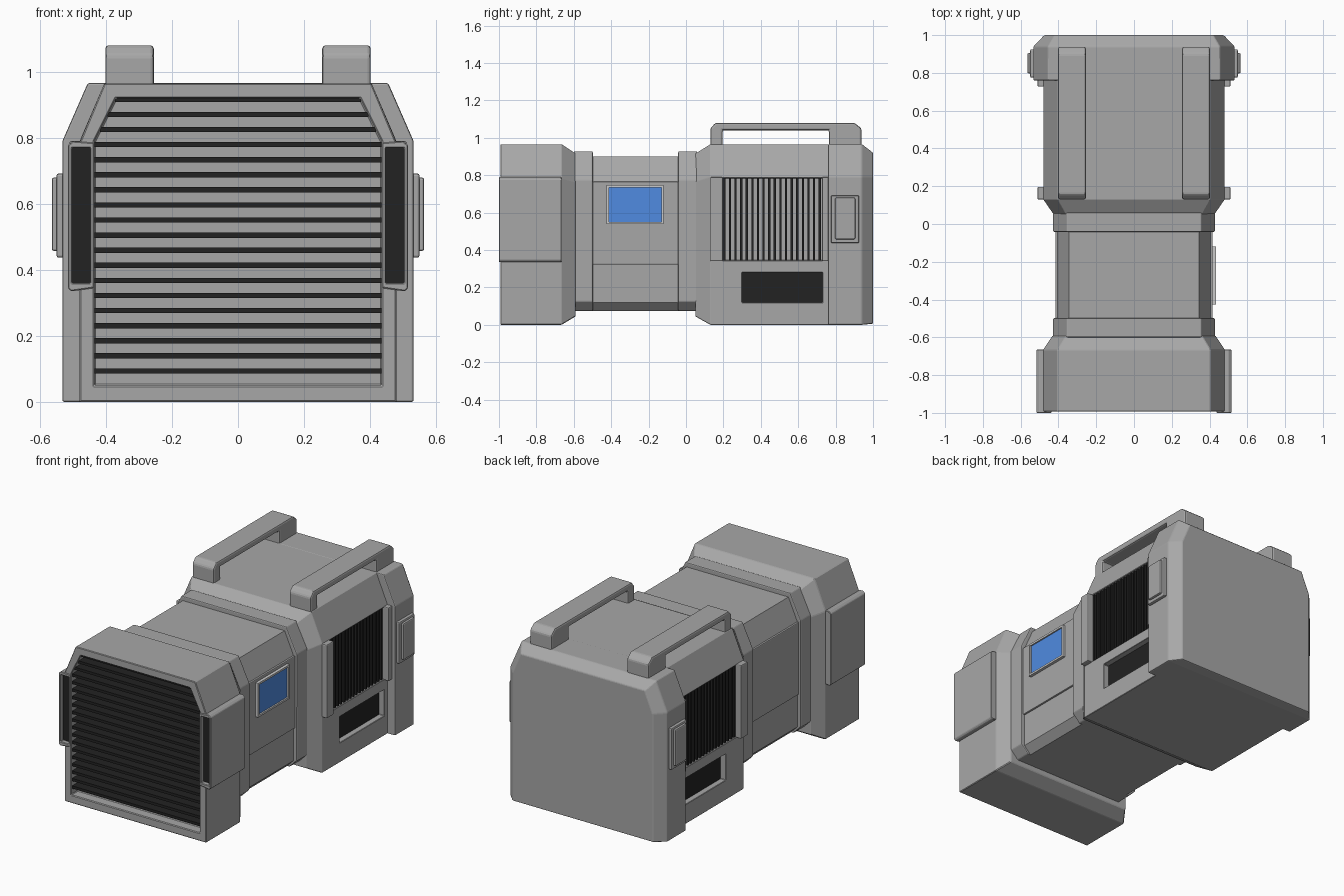
import bpy, bmesh

if "Cube" in bpy.data.objects:
    bpy.data.objects.remove(bpy.data.objects["Cube"])

def material(name, rgb):
    m = bpy.data.materials.new(name)
    m.diffuse_color = (*rgb, 1)
    m.use_nodes = True
    m.node_tree.nodes["Principled BSDF"].inputs["Base Color"].default_value = m.diffuse_color
    return m

GREY = material("shell_grey", (0.39, 0.39, 0.39))
LIGHT = material("light_grey", (0.75, 0.75, 0.75))
DARK = material("dark", (0.016, 0.016, 0.016))
BLUE = material("screen_blue", (0.08, 0.26, 0.75))

def finish(name, bm, mat, bevel=0.0):
    bmesh.ops.recalc_face_normals(bm, faces=bm.faces)
    me = bpy.data.meshes.new(name)
    bm.to_mesh(me)
    bm.free()
    me.materials.append(mat)
    ob = bpy.data.objects.new(name, me)
    bpy.context.collection.objects.link(ob)
    if bevel:
        add_bevel(ob, bevel)
    return ob

def add_bevel(ob, width, segments=2):
    b = ob.modifiers.new("bevel", 'BEVEL')
    b.width, b.segments, b.limit_method = width, segments, 'ANGLE'
    b.angle_limit = 0.3

def section(hw, z0, z1, cx, cz, bc=0.0):
    """Upright cross-section with sloped top corners, optional bottom chamfer."""
    right = [(hw - bc, z0), (hw, z0 + bc)] if bc else [(hw, z0)]
    right += [(hw, cz), (cx, z1)]
    return right + [(-x, z) for x, z in reversed(right)]

def loft(name, rings, mat=GREY, bevel=0.0):
    """Skin a list of (y, cross-section) rings and cap both ends."""
    bm = bmesh.new()
    loops = [[bm.verts.new((x, y, z)) for x, z in pts] for y, pts in rings]
    n = len(loops[0])
    for a, b in zip(loops, loops[1:]):
        for i in range(n):
            bm.faces.new((a[i], a[(i + 1) % n], b[(i + 1) % n], b[i]))
    bm.faces.new(loops[0])
    bm.faces.new(loops[-1])
    return finish(name, bm, mat, bevel)

def prism(name, pts, x0, x1, mat=GREY, bevel=0.0):
    """Extrude a (y, z) outline along x."""
    bm = bmesh.new()
    a = [bm.verts.new((x0, y, z)) for y, z in pts]
    b = [bm.verts.new((x1, y, z)) for y, z in pts]
    n = len(pts)
    for i in range(n):
        bm.faces.new((a[i], a[(i + 1) % n], b[(i + 1) % n], b[i]))
    bm.faces.new(a)
    bm.faces.new(b)
    return finish(name, bm, mat, bevel)

def box(name, x, y, z, mat=GREY, bevel=0.0):
    x0, x1 = sorted(x)
    return prism(name, [(y[0], z[0]), (y[1], z[0]), (y[1], z[1]), (y[0], z[1])],
                 x0, x1, mat, bevel)

def cut(ob, boxes):
    """Subtract boxes, bake the result and remove the cutters."""
    bpy.context.view_layer.objects.active = ob
    for dims in boxes:
        c = box("cutter", *dims)
        c.hide_render = True
        m = ob.modifiers.new("cut", 'BOOLEAN')
        m.operation, m.solver, m.object = 'DIFFERENCE', 'EXACT', c
        bpy.ops.object.modifier_apply(modifier=m.name)
        bpy.data.objects.remove(c)

SIDES = (("right", 1), ("left", -1))

def mx(s, a, b):
    return (s * a, s * b)

# Front housing with recessed grille opening
outer = section(0.48, 0, 0.965, 0.405, 0.785)
opening = section(0.435, 0.05, 0.92, 0.37, 0.79)
front = loft("front_housing", [
    (-0.59, section(0.43, 0.045, 0.915, 0.36, 0.765)),
    (-0.665, outer), (-0.993, outer), (-0.993, opening), (-0.93, opening)])
slots = [(mx(s, 0.447, 0.503), (-1.05, -0.95), (0.36, 0.77)) for _, s in SIDES]
cut(front, slots)
add_bevel(front, 0.004, 1)

# Thin dark grille blades, narrowed where the opening's top corners slope
for i in range(19):
    z = 0.094 + i * 0.0457
    hw = 0.436 if z < 0.79 else 0.436 - (z - 0.79) * 0.5
    box(f"grille_blade_{i}", (-hw, hw), (-0.984, -0.925), (z - 0.008, z + 0.008), DARK)

# Side panels of the front housing, each with a dark front slot
for (tag, s), slot in zip(SIDES, slots):
    p = loft(f"front_side_panel_{tag}", [
        (y, [(s * x, z) for x, z in ((0.437, 0.345), (0.505, 0.335), (0.515, 0.345),
                                     (0.515, 0.778), (0.5, 0.79), (0.437, 0.785))])
        for y in (-1.0, -0.665)])
    cut(p, [slot])
    add_bevel(p, 0.003, 1)
    box(f"front_slot_insert_{tag}", slot[0], (-0.972, -0.945), slot[2], DARK)

# Narrow middle body with raised side plates and two collar rings
mid = section(0.405, 0.075, 0.9, 0.345, 0.765, 0.045)
loft("middle_body", [(-0.6, mid), (0.07, mid)])
for tag, s in SIDES:
    box(f"middle_side_plate_{tag}", mx(s, 0.38, 0.416), (-0.5, -0.04), (0.322, 0.765),
        bevel=0.005)
ring = section(0.428, 0.075, 0.927, 0.355, 0.775, 0.05)
for name, y0, y1 in (("front_collar", -0.6, -0.498), ("rear_collar", -0.042, 0.06)):
    loft(name, [(y0, ring), (y1, ring)], bevel=0.006)

# Display on the right side: frame of four bars around a blue screen
for name, y, z in (("bottom", (-0.425, -0.12), (0.538, 0.55)),
                   ("top", (-0.425, -0.12), (0.735, 0.747)),
                   ("front", (-0.425, -0.413), (0.55, 0.735)),
                   ("rear", (-0.132, -0.12), (0.55, 0.735))):
    box(f"screen_frame_{name}", (0.41, 0.434), y, z, LIGHT)
box("screen", (0.41, 0.425), (-0.413, -0.132), (0.55, 0.735), BLUE)

# Rear body with recessed vents and lower windows on both sides
body = section(0.48, 0, 0.965, 0.405, 0.79)
rear = loft("rear_body", [(0.05, section(0.425, 0.045, 0.915, 0.36, 0.765)),
                          (0.13, body), (0.78, body)])
VENT_Y, VENT_Z = (0.19, 0.73), (0.345, 0.785)
WIN_Y, WIN_Z = (0.3, 0.73), (0.12, 0.28)
cut(rear, [(mx(s, 0.43, 0.6), y, z) for _, s in SIDES
           for y, z in ((VENT_Y, VENT_Z), (WIN_Y, WIN_Z))])
add_bevel(rear, 0.004, 1)
for tag, s in SIDES:
    box(f"window_backing_{tag}", mx(s, 0.42, 0.445), WIN_Y, WIN_Z, DARK)
    for i in range(18):
        y = 0.205 + i * 0.03
        box(f"vent_fin_{tag}_{i}", mx(s, 0.425, 0.474), (y - 0.006, y + 0.006), VENT_Z, DARK)
    # Raised strips either side of the vent
    for name, y in (("front", (0.13, 0.197)), ("rear", (0.727, 0.77))):
        box(f"vent_strip_{name}_{tag}", mx(s, 0.46, 0.511), y, (0.34, 0.79), bevel=0.006)
    # Stepped latch on the end cap
    box(f"latch_base_{tag}", mx(s, 0.5, 0.55), (0.775, 0.925), (0.437, 0.692), bevel=0.007)
    box(f"latch_cover_{tag}", mx(s, 0.53, 0.564), (0.797, 0.905), (0.457, 0.68), bevel=0.007)
    # Carry handle on top
    prism(f"carry_handle_{tag}", [
        (0.13, 0.93), (0.13, 1.05), (0.158, 1.08), (0.9, 1.08), (0.938, 1.05),
        (0.938, 0.93), (0.765, 0.93), (0.765, 1.04), (0.195, 1.04), (0.195, 0.93)],
        *sorted(mx(s, 0.255, 0.402)), bevel=0.01)

# Rear end cap, tapering towards the flat back
cap = section(0.532, 0, 0.966, 0.455, 0.79)
loft("rear_cap", [(0.76, cap), (0.94, cap),
                  (1.0, section(0.475, 0.006, 0.92, 0.42, 0.79))], bevel=0.006)
